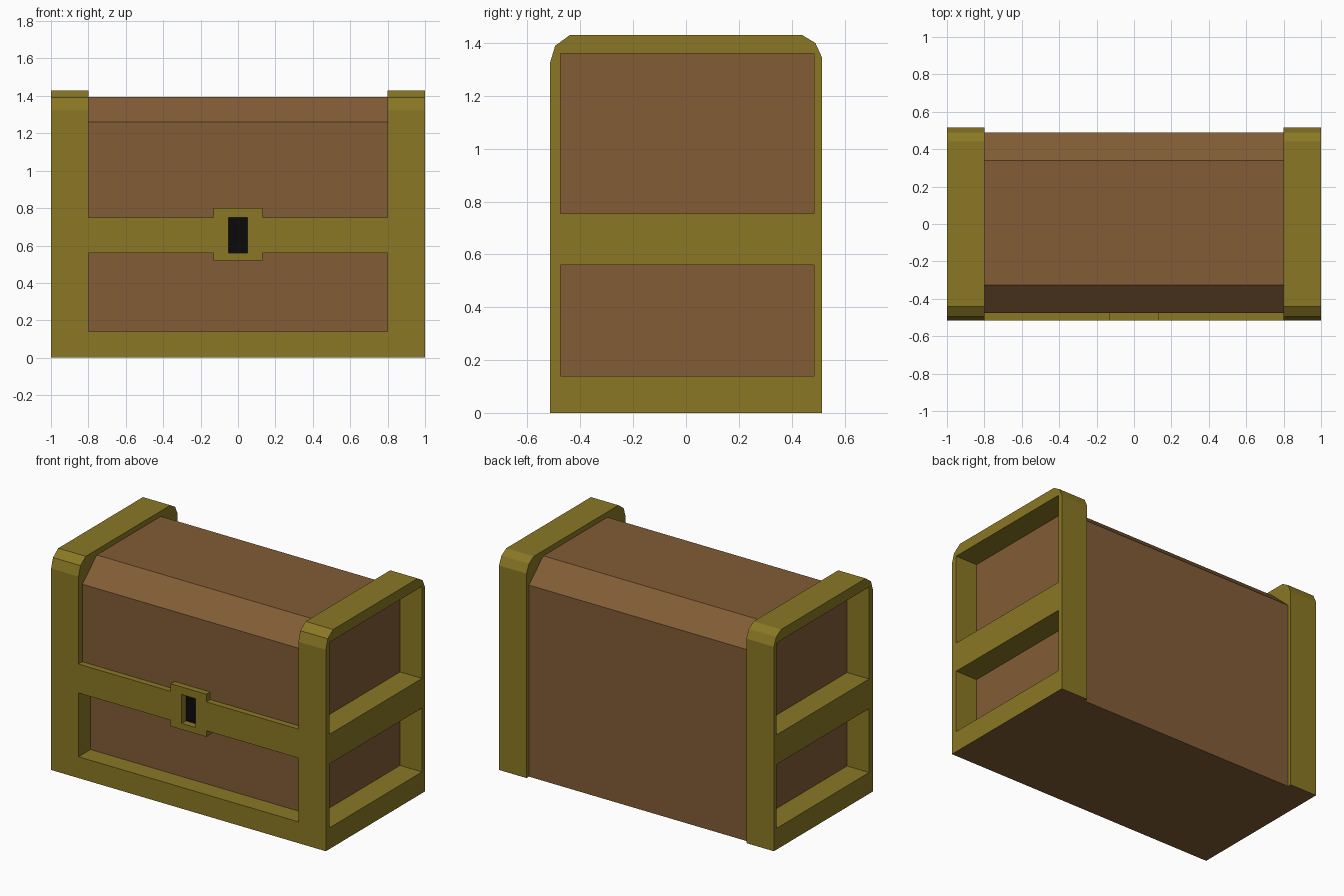
import bpy, bmesh
from mathutils import Vector

if "Cube" in bpy.data.objects:
    bpy.data.objects.remove(bpy.data.objects["Cube"], do_unlink=True)


def material(name, r, g, b):
    m = bpy.data.materials.new(name)
    m.use_nodes = True
    m.diffuse_color = (r, g, b, 1)
    m.node_tree.nodes["Principled BSDF"].inputs["Base Color"].default_value = (r, g, b, 1)
    return m


WOOD = material("brown wood", 0.223, 0.109, 0.037)
GOLD = material("dull gold", 0.254, 0.188, 0.018)
BLACK = material("keyhole black", 0.003, 0.003, 0.003)


def prism(name, points, axis, start, end, mats):
    """Extrude a 2D outline along the x axis (y, z points) or y axis (x, z points)."""
    def place(p, d):
        return (d, p[0], p[1]) if axis == "x" else (p[0], d, p[1])
    bm = bmesh.new()
    a = [bm.verts.new(place(p, start)) for p in points]
    b = [bm.verts.new(place(p, end)) for p in points]
    bm.faces.new(a)
    bm.faces.new(b)
    for i in range(len(points)):
        j = (i + 1) % len(points)
        bm.faces.new((a[i], a[j], b[j], b[i]))
    bmesh.ops.recalc_face_normals(bm, faces=bm.faces)
    mesh = bpy.data.meshes.new(name)
    bm.to_mesh(mesh)
    bm.free()
    for m in mats:
        mesh.materials.append(m)
    ob = bpy.data.objects.new(name, mesh)
    bpy.context.collection.objects.link(ob)
    return ob


def rect(u0, u1, z0, z1):
    return [(u0, z0), (u1, z0), (u1, z1), (u0, z1)]


def cut(ob, cutter):
    """Subtract a cutter, apply the result and discard the cutter."""
    mod = ob.modifiers.new("recess", "BOOLEAN")
    mod.operation, mod.solver, mod.object = "DIFFERENCE", "EXACT", cutter
    bpy.context.view_layer.objects.active = ob
    bpy.ops.object.modifier_apply(modifier=mod.name)
    bpy.data.objects.remove(cutter, do_unlink=True)


def paint(ob, index, rule):
    for f in ob.data.polygons:
        if rule(f.center, f.normal):
            f.material_index = index


def underside(c, n):
    return n.z < -0.9 and c.z < 0.01


FRONT, BACK, INNER, PANEL = -0.515, 0.515, 0.80, 0.84

# Wooden body with the bevelled lid overhanging the lower front panel
prism("chest_body",
      [(-0.39, 0), (-0.39, 0.75), (-0.475, 0.75), (-0.475, 1.26), (-0.325, 1.395),
       (0.34, 1.395), (0.49, 1.26), (0.49, 0)],
      "x", -INNER, INNER, [WOOD])

# End frames with two recessed wooden panels each
outline = [(FRONT, 0), (FRONT, 1.325), (-0.495, 1.39), (-0.44, 1.43),
           (0.44, 1.43), (0.49, 1.40), (BACK, 1.345), (BACK, 0)]
for side, s in (("left", 1), ("right", -1)):
    frame = prism(side + "_end_frame", outline, "x", s * INNER, s, [GOLD, WOOD])
    for z0, z1 in ((0.14, 0.56), (0.755, 1.36)):
        cut(frame, prism("cutter", rect(-0.475, 0.485, z0, z1), "x", s * PANEL, s * 1.2, [GOLD]))
    paint(frame, 1, underside)
    paint(frame, 1, lambda c, n: abs(n.x) > 0.9 and abs(abs(c.x) - PANEL) < 0.005)

# Bottom rail on the front
rail = prism("front_bottom_rail", rect(-INNER, INNER, 0, 0.14), "y", FRONT, -0.39, [GOLD, WOOD])
paint(rail, 1, underside)

# Front band widening into the lock plate, with a sunken keyhole
half = [(0.13, 0.56), (0.13, 0.52)]
band_outline = ([(INNER, 0.75), (INNER, 0.56)] + half +
                [(-x, z) for x, z in reversed(half)] +
                [(-INNER, 0.56), (-INNER, 0.75), (-0.13, 0.75), (-0.13, 0.80),
                 (0.13, 0.80), (0.13, 0.75)])
band = prism("front_band_and_lock", band_outline, "y", FRONT, -0.39, [GOLD, BLACK])
cut(band, prism("cutter", rect(-0.05, 0.05, 0.56, 0.75), "y", -0.7, -0.47, [GOLD]))
paint(band, 1, lambda c, n: n.y < -0.9 and abs(c.y + 0.47) < 0.005)
